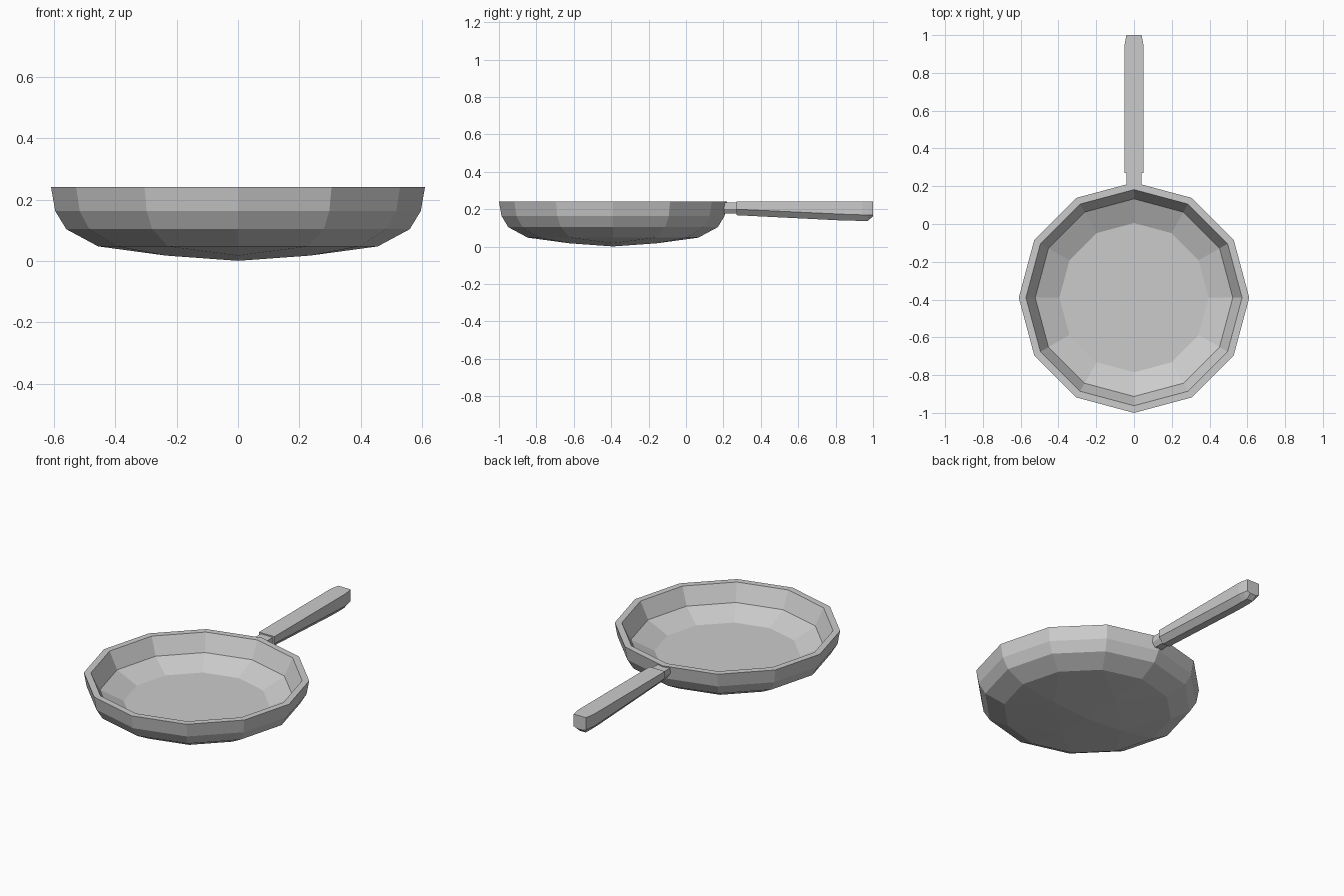
import bpy, bmesh
from math import cos, sin, pi

if "Cube" in bpy.data.objects:
    bpy.data.objects.remove(bpy.data.objects["Cube"])

N = 12
CY = -0.39


def finish(name, bm):
    bmesh.ops.recalc_face_normals(bm, faces=bm.faces)
    mesh = bpy.data.meshes.new(name)
    bm.to_mesh(mesh)
    bm.free()
    bpy.context.collection.objects.link(bpy.data.objects.new(name, mesh))


def bridge(bm, a, b):
    n = len(a)
    for i in range(n):
        j = (i + 1) % n
        bm.faces.new((a[i], a[j], b[j], b[i]))


def ring(bm, r, z, n=N):
    return [bm.verts.new((r * cos(2 * pi * i / n), CY + r * sin(2 * pi * i / n), z))
            for i in range(n)]


# Pan bowl: outer wall, rim, inner wall and flat floor
bm = bmesh.new()
profile = [(0.456, 0.048), (0.56, 0.104), (0.596, 0.163), (0.61, 0.242),
           (0.572, 0.242), (0.523, 0.143), (0.395, 0.083)]
rings = [ring(bm, r, z) for r, z in profile]
for a, b in zip(rings, rings[1:]):
    bridge(bm, a, b)
bm.faces.new(rings[-1])

# Shallow faceted underside
outer = rings[0]
inner = ring(bm, 0.235, 0.018, 4)
tip = bm.verts.new((0, CY, 0.001))
for k in range(4):
    a, b, o = inner[k], inner[(k + 1) % 4], 3 * k
    bm.faces.new((a, outer[o], outer[o + 1]))
    bm.faces.new((a, outer[o + 1], outer[o + 2], b))
    bm.faces.new((b, outer[o + 2], outer[(o + 3) % N]))
    bm.faces.new((a, b, tip))
finish("pan_bowl", bm)


def loft(name, sections):
    """Hexagonal bar: y, half width, bottom half width, top z, side z, bottom z."""
    bm = bmesh.new()
    loops = []
    for y, w, wb, zt, zs, zb in sections:
        pts = [(w, zt), (w, zs), (wb, zb), (-wb, zb), (-w, zs), (-w, zt)]
        loops.append([bm.verts.new((x, y, z)) for x, z in pts])
    for a, b in zip(loops, loops[1:]):
        bridge(bm, a, b)
    bm.faces.new(loops[0])
    bm.faces.new(loops[-1])
    finish(name, bm)


# Neck joining the bowl to the grip
loft("handle_neck", [(0.18, 0.04, 0.022, 0.235, 0.202, 0.176),
                     (0.28, 0.04, 0.022, 0.235, 0.202, 0.176)])

# Grip
loft("handle_grip", [(0.27, 0.051, 0.022, 0.242, 0.2, 0.168),
                     (0.85, 0.051, 0.022, 0.242, 0.173, 0.139),
                     (0.94, 0.051, 0.022, 0.242, 0.17, 0.138),
                     (0.972, 0.046, 0.02, 0.242, 0.17, 0.138),
                     (1.0, 0.04, 0.02, 0.242, 0.17, 0.162)])
